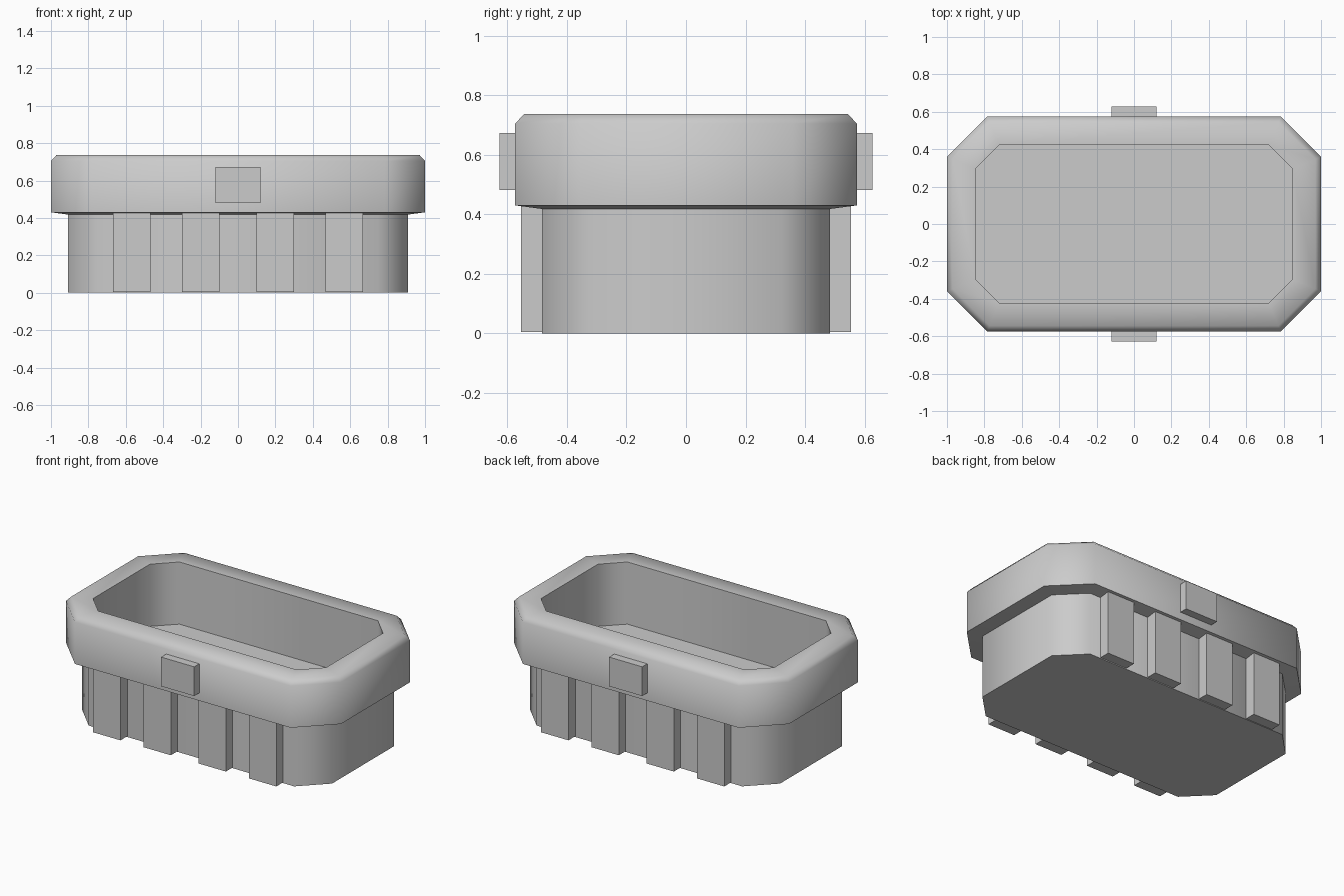
import bpy
import bmesh
import math

cube = bpy.data.objects.get("Cube")
if cube:
    bpy.data.objects.remove(cube, do_unlink=True)

grey = bpy.data.materials.new("plain grey")
grey.use_nodes = True
grey.diffuse_color = (0.6, 0.6, 0.6, 1)
grey.node_tree.nodes["Principled BSDF"].inputs["Base Color"].default_value = (0.6, 0.6, 0.6, 1)


def octagon(inset, z):
    """Chamfered rectangle, offset inward evenly from the rim outline."""
    x, y = 1.0 - inset, 0.574 - inset
    c = 0.215 - inset * (2 - math.sqrt(2))
    return [(x, c - y, z), (x, y - c, z), (x - c, y, z), (c - x, y, z),
            (-x, y - c, z), (-x, c - y, z), (c - x, -y, z), (x - c, -y, z)]


def finish(name, bm):
    bmesh.ops.recalc_face_normals(bm, faces=bm.faces[:])
    mesh = bpy.data.meshes.new(name)
    bm.to_mesh(mesh)
    bm.free()
    mesh.materials.append(grey)
    obj = bpy.data.objects.new(name, mesh)
    bpy.context.collection.objects.link(obj)
    return obj


def shell(name, profile):
    """Loft octagons through (inset, height) pairs and close both ends."""
    bm = bmesh.new()
    rings = [[bm.verts.new(p) for p in octagon(*step)] for step in profile]
    for low, high in zip(rings, rings[1:]):
        for i in range(8):
            j = (i + 1) % 8
            bm.faces.new((low[i], low[j], high[j], high[i]))
    bm.faces.new(rings[0])
    bm.faces.new(rings[-1])
    obj = finish(name, bm)
    bpy.ops.object.select_all(action='DESELECT')
    obj.select_set(True)
    bpy.context.view_layer.objects.active = obj
    bpy.ops.object.shade_smooth_by_angle(angle=math.radians(50))


def box(name, low, high):
    bm = bmesh.new()
    bmesh.ops.create_cube(bm, size=1)
    for v in bm.verts:
        v.co = [a if c < 0 else b for c, a, b in zip(v.co, low, high)]
    finish(name, bm)


# Hollow tub: body wall, overhanging bevelled rim, inner wall and floor
shell("tub", [(0.09, 0), (0.09, 0.418), (0, 0.43), (0, 0.705),
              (0.03, 0.737), (0.152, 0.737), (0.152, 0.328)])

# Ribs and clasps on both long sides
for side, sign in (("front", -1), ("back", 1)):
    def span(a, b):
        return sorted((sign * a, sign * b))

    y0, y1 = span(0.47, 0.555)
    for i, x in enumerate((-0.567, -0.2, 0.2, 0.567)):
        box(f"{side}_rib_{i + 1}", (x - 0.1, y0, 0.005), (x + 0.1, y1, 0.428))
    y0, y1 = span(0.56, 0.627)
    box(f"{side}_clasp", (-0.12, y0, 0.481), (0.12, y1, 0.673))
